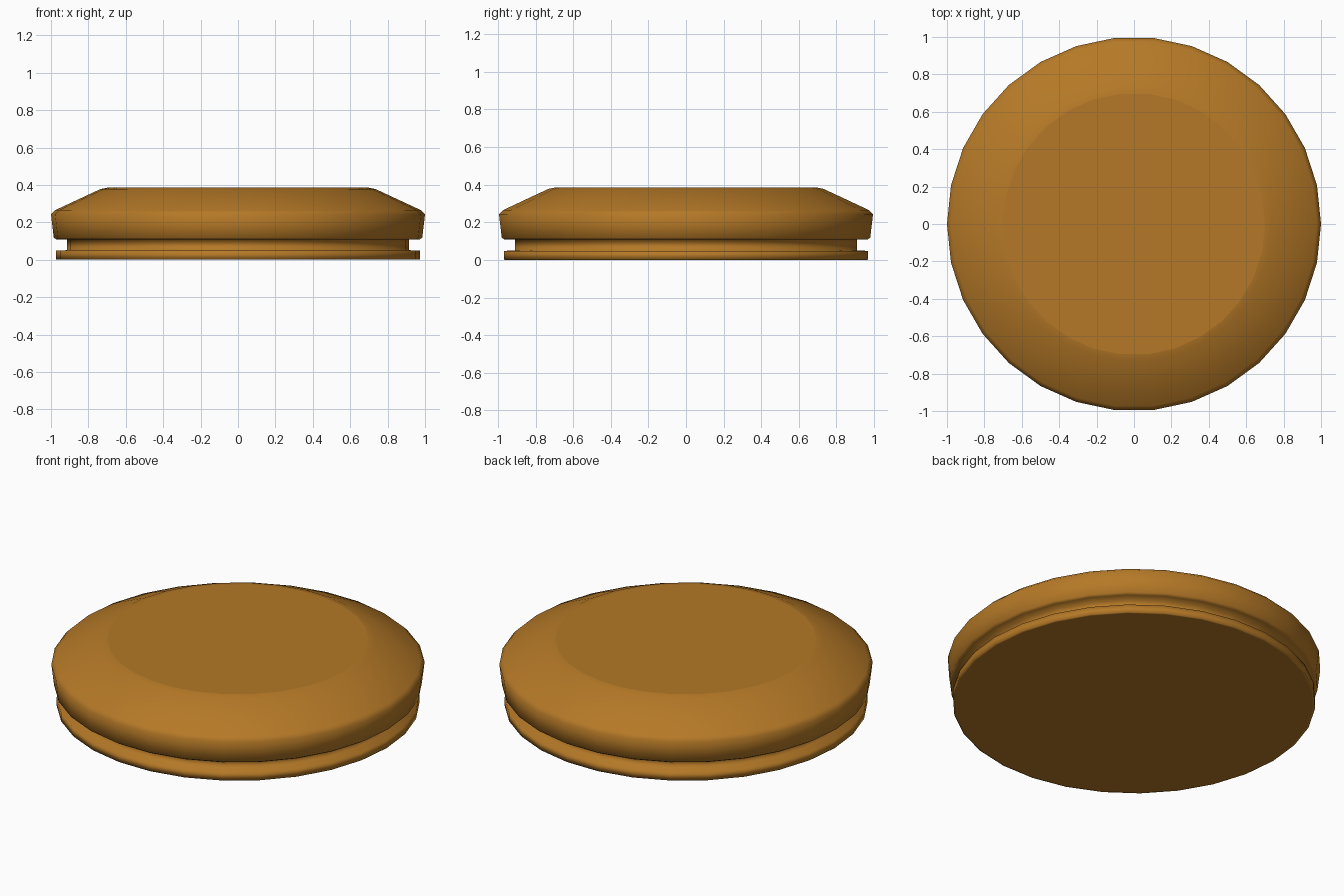
import bpy, bmesh, math

cube = bpy.data.objects.get("Cube")
if cube:
    bpy.data.objects.remove(cube, do_unlink=True)

# Warm amber for the whole lid
amber = bpy.data.materials.new("amber_brown")
amber.use_nodes = True
colour = (0.46, 0.19, 0.02, 1)
amber.diffuse_color = colour
amber.node_tree.nodes["Principled BSDF"].inputs["Base Color"].default_value = colour

SIDES = 30


def turned(name, profile):
    """Lathe a (radius, height) profile into a closed solid with flat caps."""
    bm = bmesh.new()
    rings = []
    for r, z in profile:
        rings.append([bm.verts.new((r * math.cos(math.tau * i / SIDES),
                                    r * math.sin(math.tau * i / SIDES), z))
                      for i in range(SIDES)])
    for low, high in zip(rings, rings[1:]):
        for i in range(SIDES):
            j = (i + 1) % SIDES
            bm.faces.new((low[i], low[j], high[j], high[i])).smooth = True
    bm.faces.new(rings[0][::-1])
    bm.faces.new(rings[-1])
    mesh = bpy.data.meshes.new(name)
    bm.to_mesh(mesh)
    bm.free()
    mesh.materials.append(amber)
    obj = bpy.data.objects.new(name, mesh)
    bpy.context.collection.objects.link(obj)
    return obj


# Lid: base flange, recessed groove, flared rim with soft edges, sloped crown
turned("lid", [
    (0.96, 0), (0.972, 0.001), (0.972, 0.048), (0.915, 0.051), (0.915, 0.108),
    (0.97, 0.108), (0.985, 0.118),
    (1.0, 0.243), (0.978, 0.265),
    (0.735, 0.378), (0.70, 0.385),
])
